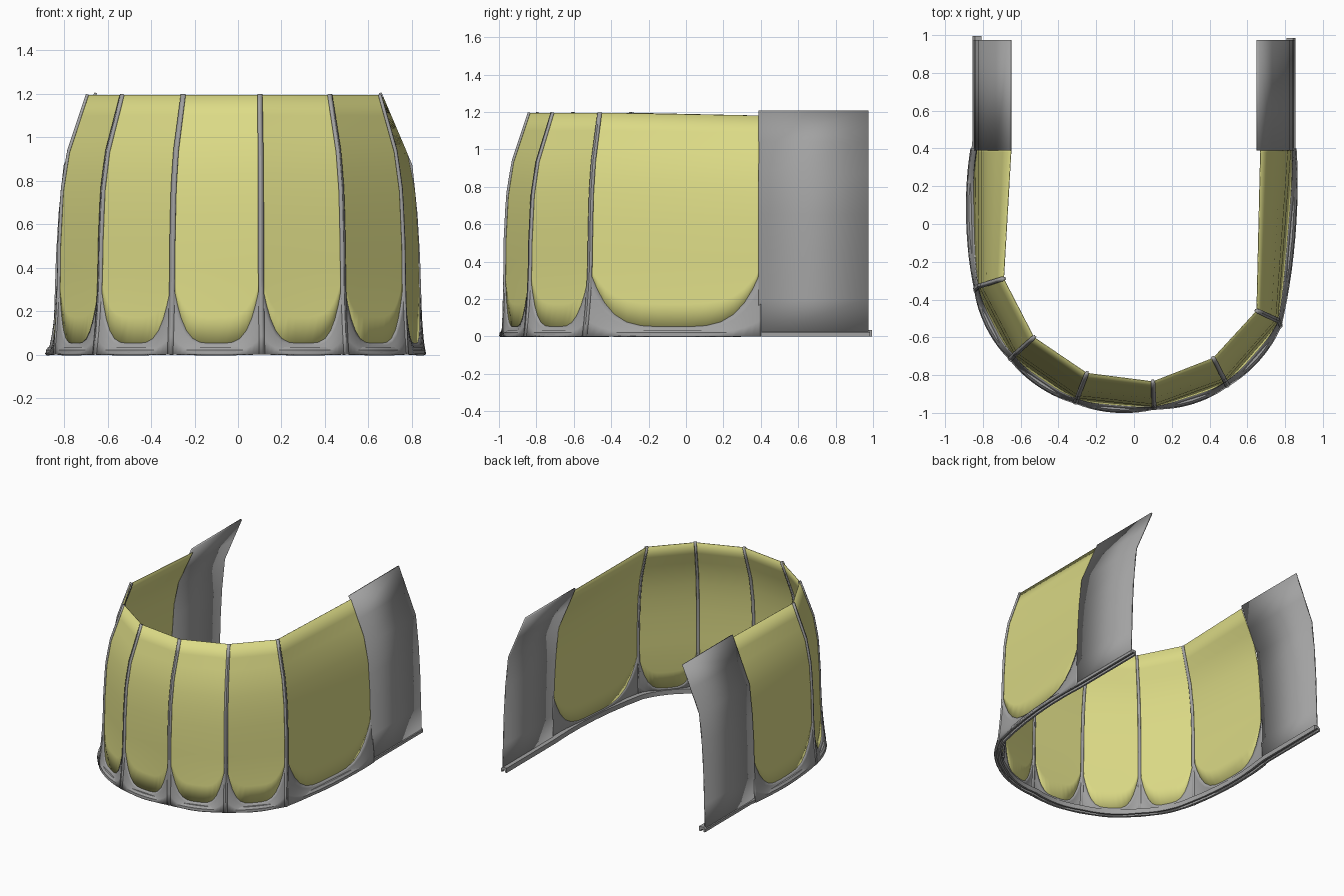
import bpy, bmesh, math
from mathutils import Vector

cube = bpy.data.objects.get("Cube")
if cube:
    bpy.data.objects.remove(cube)


def material(name, rgb):
    m = bpy.data.materials.new(name)
    m.use_nodes = True
    m.diffuse_color = (*rgb, 1)
    m.node_tree.nodes["Principled BSDF"].inputs["Base Color"].default_value = (*rgb, 1)
    return m


GLASS = material("pale yellow glass", (0.72, 0.71, 0.24))
GREY = material("frame grey", (0.36, 0.36, 0.36))

# Plan positions of the frame joints: at the foot, mid height and top edge
BASE = [(-.86, .4), (-.84, -.35), (-.655, -.715), (-.31, -.945),
        (.11, -.975), (.495, -.855), (.775, -.54), (.855, .4)]
MID = [(-.825, .4), (-.82, -.33), (-.63, -.69), (-.3, -.92),
       (.105, -.965), (.48, -.83), (.76, -.51), (.83, .4)]
TOP = [(-.65, .4), (-.69, -.29), (-.53, -.6), (-.25, -.79),
       (.1, -.835), (.42, -.71), (.65, -.46), (.67, .4)]
HEIGHT = 1.195
LEAN = [(0, 0), (.5, 0), (.75, .1), (.93, .32), (HEIGHT, 1)]
RIB = .011          # half width of a rib


def lean(z):
    for (z0, a), (z1, b) in zip(LEAN, LEAN[1:]):
        if z <= z1:
            return a + (b - a) * (z - z0) / (z1 - z0)
    return 1


def joint(i, z):
    foot, mid, top = Vector(BASE[i]), Vector(MID[i]), Vector(TOP[i])
    p = mid.lerp(top, lean(z)) + (foot - mid) * max(0, 1 - z / .5) ** 2
    drop = .015 * lean(z) if i in (0, 7) else 0
    return Vector((p.x, p.y, z - drop))


def outward(i):
    d = joint(i + 1, 0) - joint(i, 0)
    return Vector((d.y, -d.x, 0)).normalized()


def panel(i, u, z, bulge=0):
    p = joint(i, z).lerp(joint(i + 1, z), u)
    return p + outward(i) * bulge * 4 * u * (1 - u)


def width(i):
    return (joint(i + 1, .5) - joint(i, .5)).length


def sill(u):
    """Height of the rounded lower edge of a pane."""
    return .05 + .3 * abs(2 * u - 1) ** 4


def grid(name, rows, mat, thick=0, closed=False):
    bm = bmesh.new()
    vs = [[bm.verts.new(p) for p in row] for row in rows]
    for a, b in zip(vs, vs[1:]):
        n = len(a)
        for k in range(n if closed else n - 1):
            m = (k + 1) % n
            bm.faces.new((a[k], b[k], b[m], a[m]))
    if closed:
        bm.faces.new(vs[0])
        bm.faces.new(vs[-1])
    bmesh.ops.recalc_face_normals(bm, faces=bm.faces)
    me = bpy.data.meshes.new(name)
    bm.to_mesh(me)
    bm.free()
    me.materials.append(mat)
    ob = bpy.data.objects.new(name, me)
    bpy.context.collection.objects.link(ob)
    if thick:
        mod = ob.modifiers.new("thickness", "SOLIDIFY")
        mod.thickness = thick
        mod.offset = 0
    bpy.ops.object.select_all(action="DESELECT")
    ob.select_set(True)
    bpy.context.view_layer.objects.active = ob
    bpy.ops.object.shade_smooth_by_angle(angle=math.radians(25))
    return ob


# Panes with rounded lower corners, and the skirt beneath each
STEPS = 16
for i in range(7):
    m = RIB / width(i)
    us = [m + (1 - 2 * m) * (1 - math.cos(math.pi * k / STEPS)) / 2 for k in range(STEPS + 1)]
    levels = [.4, .5, .62, .75, .84, .93, 1.02, 1.1, HEIGHT]
    rows = []
    for u in us:
        low = sill(u)
        zs = [low, low + (.4 - low) * .35, low + (.4 - low) * .7] + levels
        rows.append([panel(i, u, z) for z in zs])
    grid(f"glass_pane_{i + 1}", rows, GLASS, .004)

    rows = []
    for u in [0] + us + [1]:
        low = sill(u)
        rows.append([panel(i, u, low * f, .035 * (1 - f) ** 1.5) for f in (0, .25, .5, .75, 1)])
    grid(f"skirt_{i + 1}", rows, GREY, .012)

# Ribs covering the joints between panes
for i in range(1, 7):
    rows = []
    for k in range(15):
        z = HEIGHT * k / 14
        rows.append([panel(i - 1, 1 - RIB / width(i - 1), z), joint(i, z),
                     panel(i, RIB / width(i), z)])
    grid(f"rib_{i}", rows, GREY, .022)

# Solid rear side walls, following the same inward lean
WALL = [(.845, .01), (.84, .2), (.832, .45), (.82, .65), (.797, .87), (.725, 1.04), (.655, 1.205)]
for side, name in ((-1, "right"), (1, "left")):
    rows = [[(side * x, y, z) for x, z in WALL] for y in (.388, .975)]
    grid(f"rear_wall_{name}", rows, GREY, .012)

# Grooved rail running round the foot
path = [Vector((-.855, .995, 0)), Vector((-.855, .45, 0))]
for i in range(7):
    path += [panel(i, k / 6, 0, .035) for k in range(6)]
path += [joint(7, 0), Vector((.855, .45, 0)), Vector((.855, .985, 0))]
SECTION = [(0, 0), (0, .02), (.012, .035), (.048, .035), (.048, 0),
           (.034, 0), (.034, .015), (.014, .015), (.014, 0)]
rows = []
for k, p in enumerate(path):
    d = (path[min(k + 1, len(path) - 1)] - path[max(k - 1, 0)]).normalized()
    inward = Vector((-d.y, d.x, 0))
    rows.append([p + inward * a + Vector((0, 0, z)) for a, z in SECTION])
grid("foot_rail", rows, GREY, closed=True)
